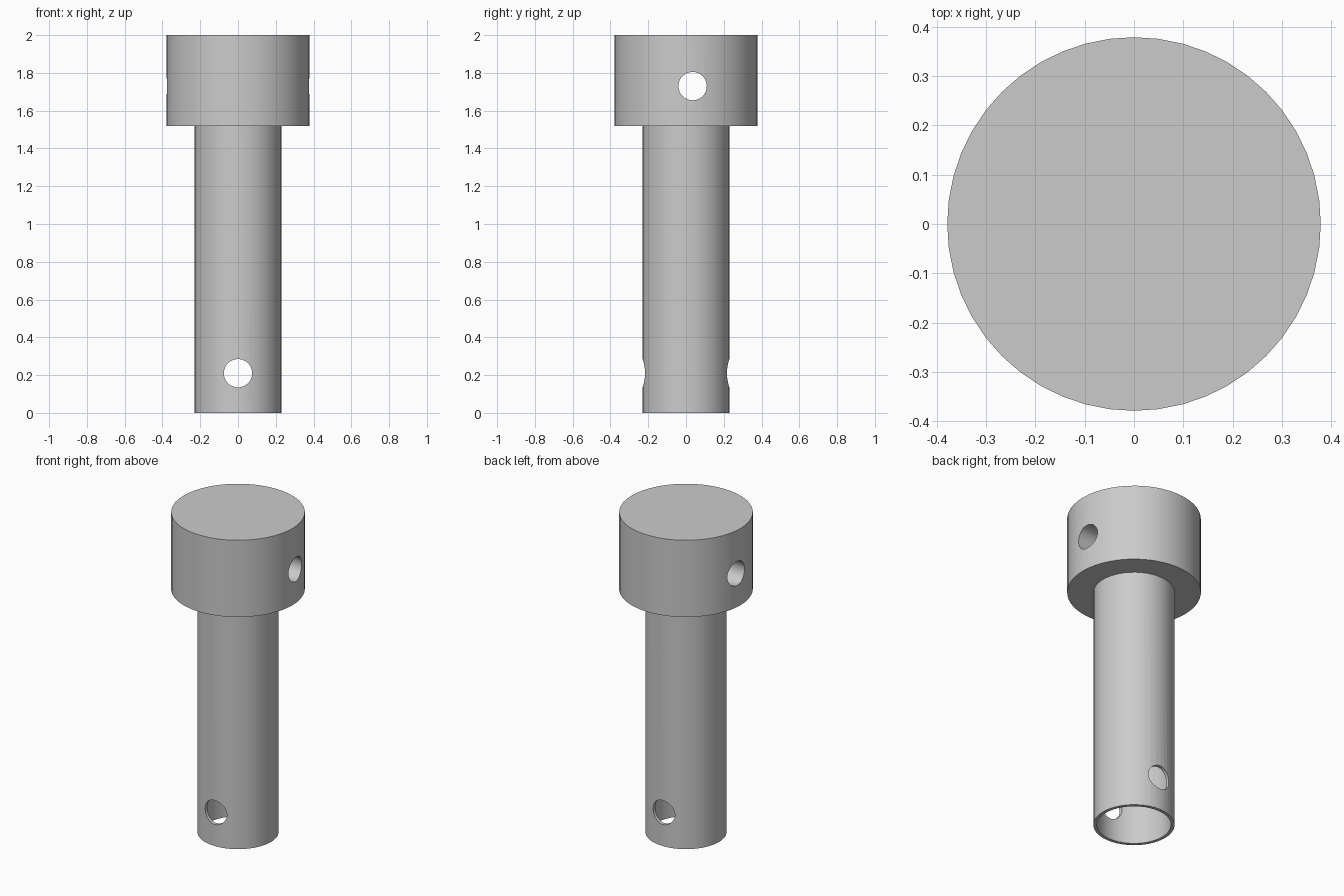
import bpy
from math import pi

old = bpy.data.objects.get("Cube")
if old:
    bpy.data.objects.remove(old, do_unlink=True)

SEGMENTS = 48
HEAD_BASE = 1.52

metal = bpy.data.materials.new("plain grey")
metal.use_nodes = True
grey = (0.6, 0.6, 0.6, 1)
metal.diffuse_color = grey
metal.node_tree.nodes["Principled BSDF"].inputs["Base Color"].default_value = grey


def cylinder(name, radius, bottom, top):
    bpy.ops.mesh.primitive_cylinder_add(
        vertices=SEGMENTS, radius=radius, depth=top - bottom,
        location=(0, 0, (bottom + top) / 2))
    obj = bpy.context.object
    obj.name = name
    obj.data.materials.append(metal)
    return obj


def cross_cutter(name, location, rotation):
    obj = cylinder(name, 0.075, -0.5, 0.5)
    obj.location = location
    obj.rotation_euler = rotation
    return obj


def cut(target, cutter):
    mod = target.modifiers.new(cutter.name, "BOOLEAN")
    mod.operation = "DIFFERENCE"
    mod.solver = "EXACT"
    mod.object = cutter
    cutter.hide_render = True
    cutter.hide_set(True)
    cutter.display_type = "WIRE"


# Thin-walled tube, open at the bottom, with a cross hole front to back
shaft = cylinder("hollow_shaft", 0.23, 0, HEAD_BASE)
bore = cylinder("bore_cutter", 0.21, -0.1, HEAD_BASE + 0.1)
pin_hole = cross_cutter("pin_hole_cutter", (0, 0, 0.21), (pi / 2, 0, 0))
cut(shaft, bore)
cut(shaft, pin_hole)

# Solid head with an off-centre hole side to side
head = cylinder("head", 0.379, HEAD_BASE, 2)
head_hole = cross_cutter("head_hole_cutter", (0, 0.035, 1.73), (0, pi / 2, 0))
cut(head, head_hole)

# Bake the cuts and remove the helpers
bpy.context.view_layer.update()
for part in (shaft, head):
    graph = bpy.context.evaluated_depsgraph_get()
    mesh = bpy.data.meshes.new_from_object(part.evaluated_get(graph))
    part.modifiers.clear()
    part.data = mesh
for helper in (bore, pin_hole, head_hole):
    bpy.data.objects.remove(helper, do_unlink=True)

# Smooth round walls with crisp rims
for part in (shaft, head):
    bpy.ops.object.select_all(action="DESELECT")
    part.select_set(True)
    bpy.context.view_layer.objects.active = part
    bpy.ops.object.shade_smooth_by_angle(angle=pi / 6)
